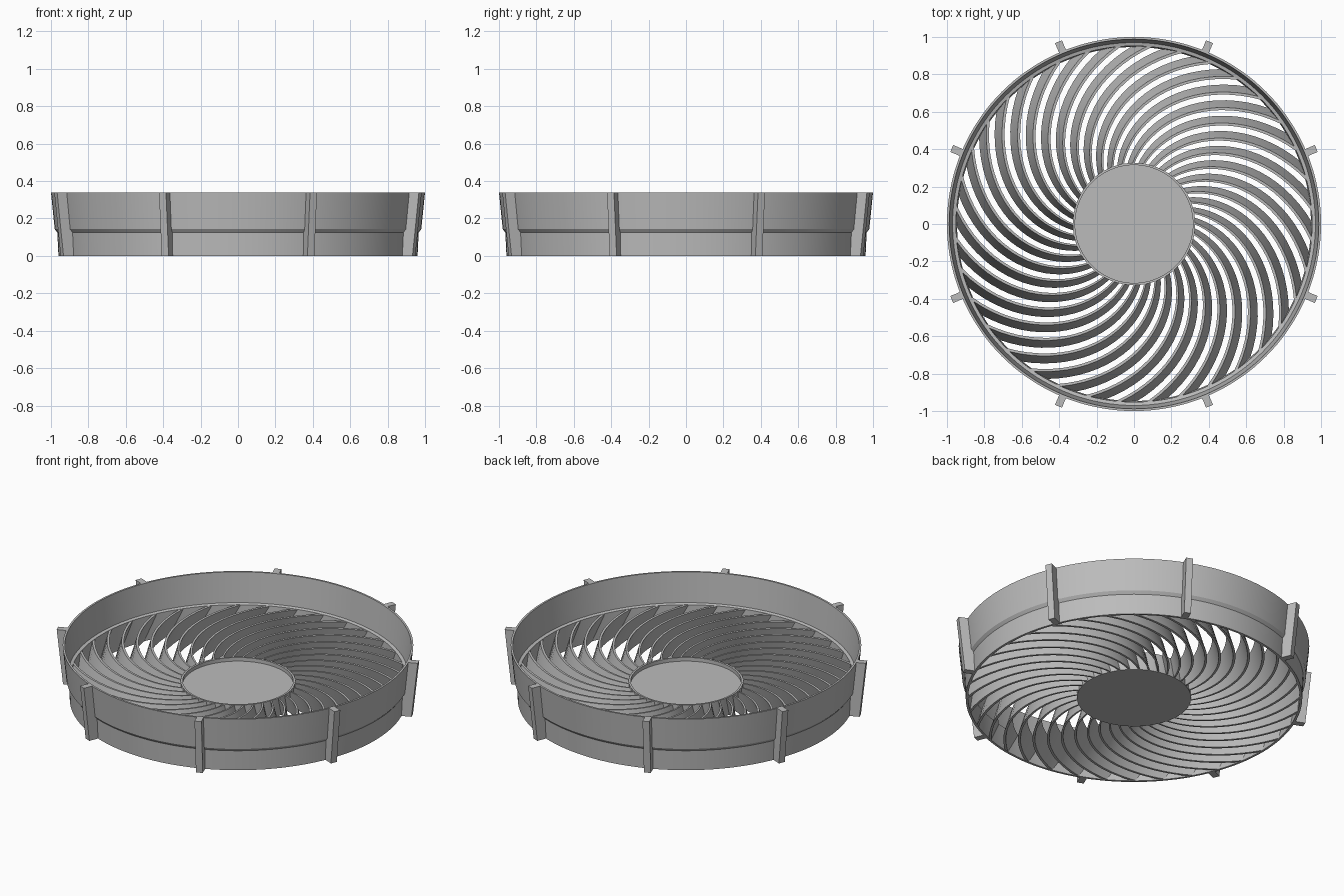
import bpy, bmesh, math
from mathutils import Matrix, Vector

if "Cube" in bpy.data.objects:
    bpy.data.objects.remove(bpy.data.objects["Cube"], do_unlink=True)

GREY = (0.5, 0.5, 0.5, 1.0)
mat = bpy.data.materials.new("plain grey")
mat.use_nodes = True
mat.diffuse_color = GREY
mat.node_tree.nodes["Principled BSDF"].inputs["Base Color"].default_value = GREY

BLADES = 36
RIBS = 8
HUB_R, RIM_R = 0.32, 0.953


def finish(name, bm):
    bmesh.ops.remove_doubles(bm, verts=bm.verts, dist=1e-5)
    bmesh.ops.recalc_face_normals(bm, faces=bm.faces)
    mesh = bpy.data.meshes.new(name)
    bm.to_mesh(mesh)
    bm.free()
    mesh.materials.append(mat)
    obj = bpy.data.objects.new(name, mesh)
    bpy.context.collection.objects.link(obj)
    bpy.ops.object.select_all(action='DESELECT')
    obj.select_set(True)
    bpy.context.view_layer.objects.active = obj
    bpy.ops.object.shade_smooth_by_angle(angle=math.radians(25))
    return obj


def lathe(name, profile, closed, steps=144):
    bm = bmesh.new()
    verts = [bm.verts.new((r, 0, z)) for r, z in profile]
    pairs = list(zip(verts, verts[1:]))
    if closed:
        pairs.append((verts[-1], verts[0]))
    edges = [bm.edges.new(p) for p in pairs]
    bmesh.ops.spin(bm, geom=verts + edges, cent=(0, 0, 0), axis=(0, 0, 1),
                   angle=math.tau, steps=steps, use_merge=True)
    return finish(name, bm)


def loft(bm, sections):
    """Skin a row of four-cornered sections and cap both ends."""
    rings = [[bm.verts.new(p) for p in s] for s in sections]
    for a, b in zip(rings, rings[1:]):
        for i in range(4):
            j = (i + 1) % 4
            bm.faces.new((a[i], a[j], b[j], b[i]))
    bm.faces.new(rings[0])
    bm.faces.new(rings[-1][::-1])


# Flared outer wall with a small step and an inner ledge
lathe("outer_ring", [(0.96, 0), (0.966, 0.125), (0.98, 0.143), (1.0, 0.34),
                     (0.988, 0.34), (0.97, 0.155), (0.952, 0.15), (0.946, 0)], True)

# Central disc with a raised lip
lathe("hub", [(0, 0), (0.325, 0), (0.327, 0.115), (0.315, 0.115),
              (0.315, 0.092), (0, 0.092)], False)

# Swept, leaning blades between hub and ring
bm = bmesh.new()
pitch = math.tau / BLADES
lean, thick = 0.47 * pitch, 0.17 * pitch
SEGS = 20
for k in range(BLADES):
    sections = []
    for i in range(SEGS + 1):
        t = i / SEGS
        r = HUB_R + (RIM_R - HUB_R) * t
        a = k * pitch - math.radians(46 * t + 10 * t * t)
        top = 0.112 + 0.036 * t
        corners = [(a + lean, 0.002), (a + lean + thick, 0.002), (a + thick, top), (a, top)]
        sections.append([(r * math.cos(b), r * math.sin(b), z) for b, z in corners])
    loft(bm, sections)
finish("swirl_blades", bm)

# Upright ribs around the outside
bm = bmesh.new()
for k in range(RIBS):
    turn = Matrix.Rotation(math.tau * (k + 0.5) / RIBS, 3, 'Z')
    sections = []
    for inner, outer, z in ((0.952, 1.018, 0), (0.992, 1.055, 0.34)):
        sections.append([turn @ Vector(p) for p in ((inner, -0.02, z), (outer, -0.02, z),
                                                    (outer, 0.02, z), (inner, 0.02, z))])
    loft(bm, sections)
finish("outer_ribs", bm)
